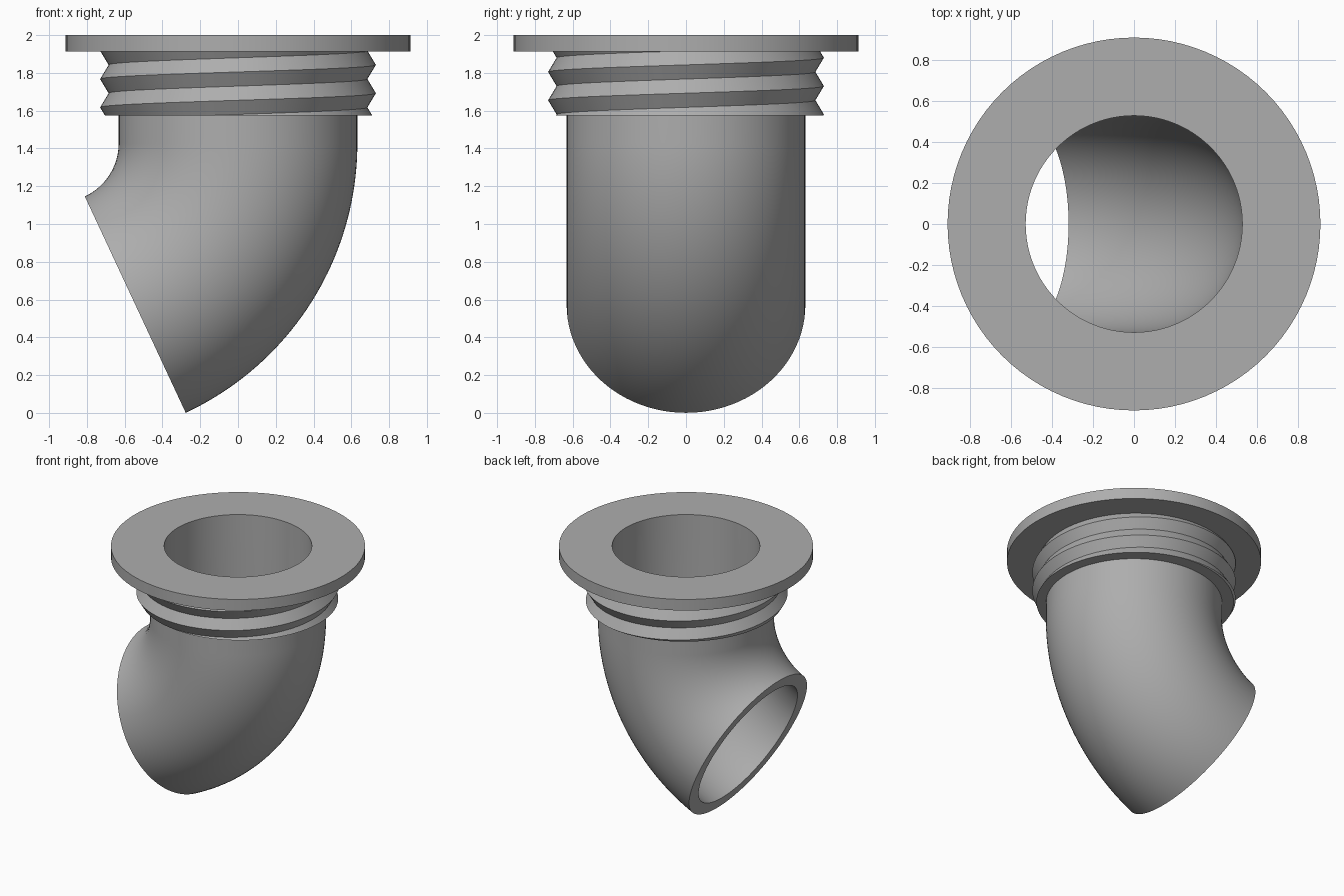
import bpy, bmesh
from math import sin, cos, pi, radians, floor

cube = bpy.data.objects.get("Cube")
if cube:
    bpy.data.objects.remove(cube, do_unlink=True)

SEGMENTS = 96
OUTER, BORE = 0.632, 0.53
TOP, FLANGE_BASE, THREAD_BASE = 2.0, 1.912, 1.575
BEND_Z, BEND_X, BEND_ANGLE = 1.427, -0.942, radians(65)

grey = bpy.data.materials.new("plain grey")
grey.use_nodes = True
grey.diffuse_color = (0.42, 0.42, 0.42, 1)
grey.node_tree.nodes["Principled BSDF"].inputs["Base Color"].default_value = (0.42, 0.42, 0.42, 1)


def loft(name, rings, closed=False):
    """Skin a list of equal rings; closed joins the last ring to the first."""
    bm = bmesh.new()
    loops = [[bm.verts.new(p) for p in ring] for ring in rings]
    pairs = list(zip(loops, loops[1:]))
    if closed:
        pairs.append((loops[-1], loops[0]))
    for a, b in pairs:
        for i in range(len(a)):
            j = (i + 1) % len(a)
            bm.faces.new((a[i], a[j], b[j], b[i]))
    bmesh.ops.recalc_face_normals(bm, faces=bm.faces)
    mesh = bpy.data.meshes.new(name)
    bm.to_mesh(mesh)
    bm.free()
    mesh.materials.append(grey)
    obj = bpy.data.objects.new(name, mesh)
    bpy.context.collection.objects.link(obj)
    bpy.ops.object.select_all(action="DESELECT")
    obj.select_set(True)
    bpy.context.view_layer.objects.active = obj
    bpy.ops.object.shade_smooth_by_angle(angle=radians(25))
    return obj


def circle(radius, z):
    return [(radius * cos(2 * pi * i / SEGMENTS), radius * sin(2 * pi * i / SEGMENTS), z)
            for i in range(SEGMENTS)]


def bent_circle(radius, angle):
    """Pipe section swung about the bend axis."""
    ring = []
    for x, y, _ in circle(radius, 0):
        reach = x - BEND_X
        ring.append((BEND_X + reach * cos(angle), y, BEND_Z - reach * sin(angle)))
    return ring


# Bent pipe: outer wall down, inner wall back up, joined at both ends
steps = 40
angles = [BEND_ANGLE * i / steps for i in range(steps + 1)]
outer_wall = [circle(OUTER, FLANGE_BASE)] + [bent_circle(OUTER, a) for a in angles]
inner_wall = [bent_circle(BORE, a) for a in reversed(angles)] + [circle(BORE, FLANGE_BASE)]
loft("elbow_pipe", outer_wall + inner_wall, closed=True)

# Flat flange around the mouth
loft("top_flange", [circle(BORE, TOP), circle(0.912, TOP),
                    circle(0.912, FLANGE_BASE), circle(BORE, FLANGE_BASE)], closed=True)

# Screw thread: one helical ridge, trimmed flat at the top and bottom
PITCH, ROOT, CREST = 0.15, 0.685, 0.73
START = THREAD_BASE + 0.005


def thread_radius(turn, z):
    phase = (z - START) / PITCH - turn + 0.25
    distance = abs(phase - floor(phase + 0.5)) * 2
    return CREST - (CREST - ROOT) * distance


def thread_ring(half_turns):
    """Follow the helix at one crest or root, clamped to the collar's height."""
    ring = []
    for i in range(SEGMENTS):
        turn = i / SEGMENTS
        z = START + PITCH * (turn - 0.25 + half_turns / 2)
        z = min(max(z, THREAD_BASE), FLANGE_BASE)
        r = thread_radius(turn, z)
        ring.append((r * cos(2 * pi * turn), r * sin(2 * pi * turn), z))
    return ring


def thread():
    bm = bmesh.new()
    count = int((FLANGE_BASE - THREAD_BASE) / PITCH * 2) + 4
    columns = []
    for i in range(SEGMENTS + 1):
        turn = i / SEGMENTS
        column = [(OUTER - 0.02, THREAD_BASE)]
        for k in range(-3, count):
            z = START + PITCH * (turn - 0.25 + k / 2)
            z = min(max(z, THREAD_BASE), FLANGE_BASE)
            column.append((thread_radius(turn, z), z))
        column.append((OUTER - 0.02, FLANGE_BASE))
        columns.append([bm.verts.new((r * cos(2 * pi * turn), r * sin(2 * pi * turn), z))
                        for r, z in column])
    for a, b in zip(columns, columns[1:]):
        for k in range(len(a) - 1):
            bm.faces.new((a[k], b[k], b[k + 1], a[k + 1]))
    # Weld the seam and drop the slivers left by trimming
    bmesh.ops.remove_doubles(bm, verts=bm.verts, dist=0.0001)
    bmesh.ops.dissolve_degenerate(bm, edges=bm.edges, dist=0.0001)
    bmesh.ops.recalc_face_normals(bm, faces=bm.faces)
    mesh = bpy.data.meshes.new("screw_thread")
    bm.to_mesh(mesh)
    bm.free()
    mesh.materials.append(grey)
    obj = bpy.data.objects.new("screw_thread", mesh)
    bpy.context.collection.objects.link(obj)
    bpy.ops.object.select_all(action="DESELECT")
    obj.select_set(True)
    bpy.context.view_layer.objects.active = obj
    bpy.ops.object.shade_smooth_by_angle(angle=radians(25))


thread()
